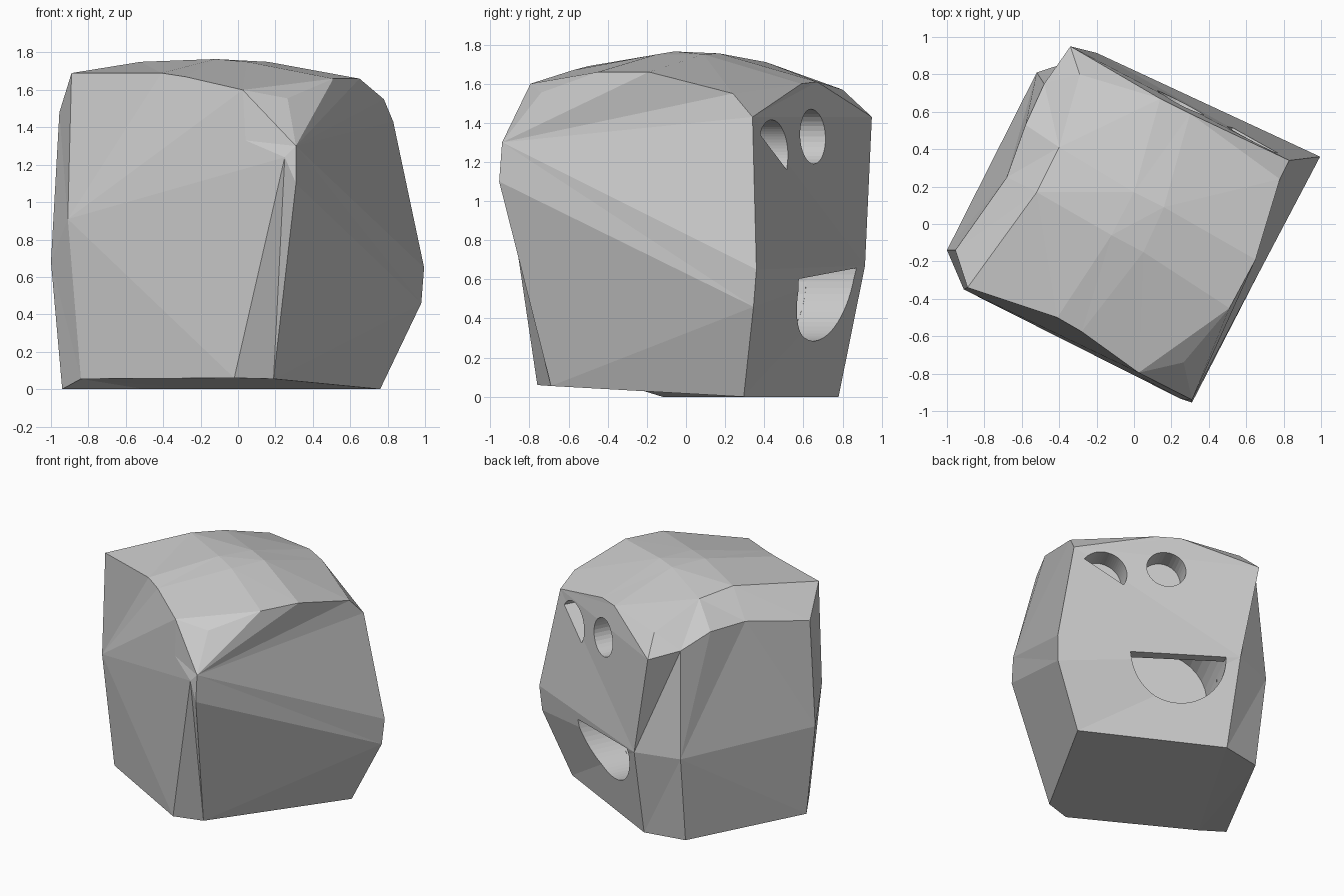
import bpy, bmesh
from math import atan2, cos, sin, pi, tau, radians
from mathutils import Matrix, Vector

if "Cube" in bpy.data.objects:
    bpy.data.objects.remove(bpy.data.objects["Cube"])

bm = bmesh.new()
cache = {}


def vert(p):
    if p not in cache:
        cache[p] = bm.verts.new(p)
    return cache[p]


def face(*pts):
    pts = list(dict.fromkeys(pts))
    if len(pts) > 2:
        bm.faces.new([vert(p) for p in pts])


def stitch(a, b):
    """Join two rings with triangles, walking round by angle."""
    def unwrap(ring):
        base = atan2(ring[0][1], ring[0][0])
        off = base % tau
        return [off + (atan2(p[1], p[0]) - base) % tau for p in ring] + [off + tau]
    ua, ub = unwrap(a), unwrap(b)
    a, b = a + a[:1], b + b[:1]
    i = j = 0
    while i < len(a) - 1 or j < len(b) - 1:
        if j == len(b) - 1 or (i < len(a) - 1 and ua[i + 1] <= ub[j + 1]):
            face(a[i], a[i + 1], b[j])
            i += 1
        else:
            face(a[i], b[j + 1], b[j])
            j += 1


# Domed top: four rows of the facet grid, plus one clipped corner
rows = [
    [(-.89, -.34, 1.69), (-.41, -.5, 1.69), (-.28, -.575, 1.67), (.025, -.795, 1.6)],
    [(-.52, .17, 1.75), (-.12, -.06, 1.765), (.05, -.15, 1.75), (.51, -.45, 1.66)],
    [(-.4, .41, 1.71), (0, .17, 1.755), (.16, .09, 1.75), (.65, -.19, 1.66)],
    [(-.29, .8, 1.57), (.14, .67, 1.61), (.3, .59, 1.6), (.78, .24, 1.55)],
]
clip = (.265, -.74, 1.555)
for r0, r1 in zip(rows, rows[1:]):
    for k in range(3):
        face(r0[k], r0[k + 1], r1[k + 1], r1[k])
face(rows[0][3], clip, rows[1][3])
rim = rows[0] + [clip, rows[1][3], rows[2][3]] + rows[3][::-1] + [rows[2][0], rows[1][0]]

# Corner points shared between the side rings
left, left_front = (-1, -.14, .68), (-.91, -.35, .91)
front, nose = (.04, -.82, 1.33), (.25, -.935, 1.24)
corner_hi, corner_lo = (.31, -.94, 1.3), (.31, -.955, 1.1)
back, back_left = (-.2, .915, .67), (-.52, .81, .66)

# Side rings from shoulder to floor
shoulder = [(-.955, -.14, 1.48), left_front, front, corner_hi, (.83, .34, 1.43),
            (-.34, .95, 1.43), (-.48, .75, 1.46), (-.58, .53, 1.55), (-.68, .25, 1.55)]
middle = [left, left_front, front, nose, corner_hi, (.995, .36, .65), back, back_left]
lower = [left, left_front, nose, corner_lo, (.98, .345, .46), back, back_left]
base = [(-.94, -.12, 0), (-.84, -.3, .055), (-.02, -.76, .06), (.19, -.69, .055),
        (.76, .295, 0), (-.19, .78, 0), (-.5, .72, 0)]
rings = [rim, shoulder, middle, lower, base]
for a, b in zip(rings, rings[1:]):
    stitch(a, b)
face(*base)
bmesh.ops.recalc_face_normals(bm, faces=bm.faces)
bmesh.ops.triangulate(bm, faces=bm.faces)


def make_object(name, mesh_bm):
    me = bpy.data.meshes.new(name)
    mesh_bm.to_mesh(me)
    mesh_bm.free()
    ob = bpy.data.objects.new(name, me)
    bpy.context.collection.objects.link(ob)
    return ob


block = make_object("carved_block", bm)
bpy.context.view_layer.objects.active = block
block.select_set(True)


def carve(name, centre, radius, start, sweep, near, far):
    """Cut a round or part-round hole square to the carved side."""
    n = Vector((.447, .894, 0)).normalized()
    up = Vector((0, 0, 1))
    frame = Matrix((up.cross(n), up, n)).transposed()
    cut = bmesh.new()
    steps = 32
    count = steps if sweep == 360 else steps + 1
    pts = []
    for k in range(count):
        t = radians(start + sweep * k / steps)
        pts.append((radius * cos(t), radius * sin(t)))
    loops = [[cut.verts.new(Vector(centre) + frame @ Vector((x, y, d))) for x, y in pts]
             for d in (far, near)]
    for k in range(count):
        m = (k + 1) % count
        cut.faces.new((loops[0][k], loops[0][m], loops[1][m], loops[1][k]))
    cut.faces.new(loops[0][::-1])
    cut.faces.new(loops[1])
    bmesh.ops.recalc_face_normals(cut, faces=cut.faces)
    ob = make_object(name, cut)
    ob.hide_render = True
    mod = block.modifiers.new(name, 'BOOLEAN')
    mod.operation, mod.solver, mod.object = 'DIFFERENCE', 'EXACT', ob
    bpy.ops.object.modifier_apply(modifier=name)
    bpy.data.objects.remove(ob)


# Eyes, and a half-round mouth opening into a round cavity
carve("round_eye_cutter", (.26, .67, 1.33), .14, 0, 360, .2, -.2)
carve("half_eye_cutter", (.66, .47, 1.25), .165, -33, 180, .2, -.2)
carve("mouth_cutter", (.207, .73, .63), .345, 184.6, 180, .2, -.3)
carve("mouth_cavity_cutter", (.207, .73, .63), .345, 4.6, 360, -.08, -.6)
